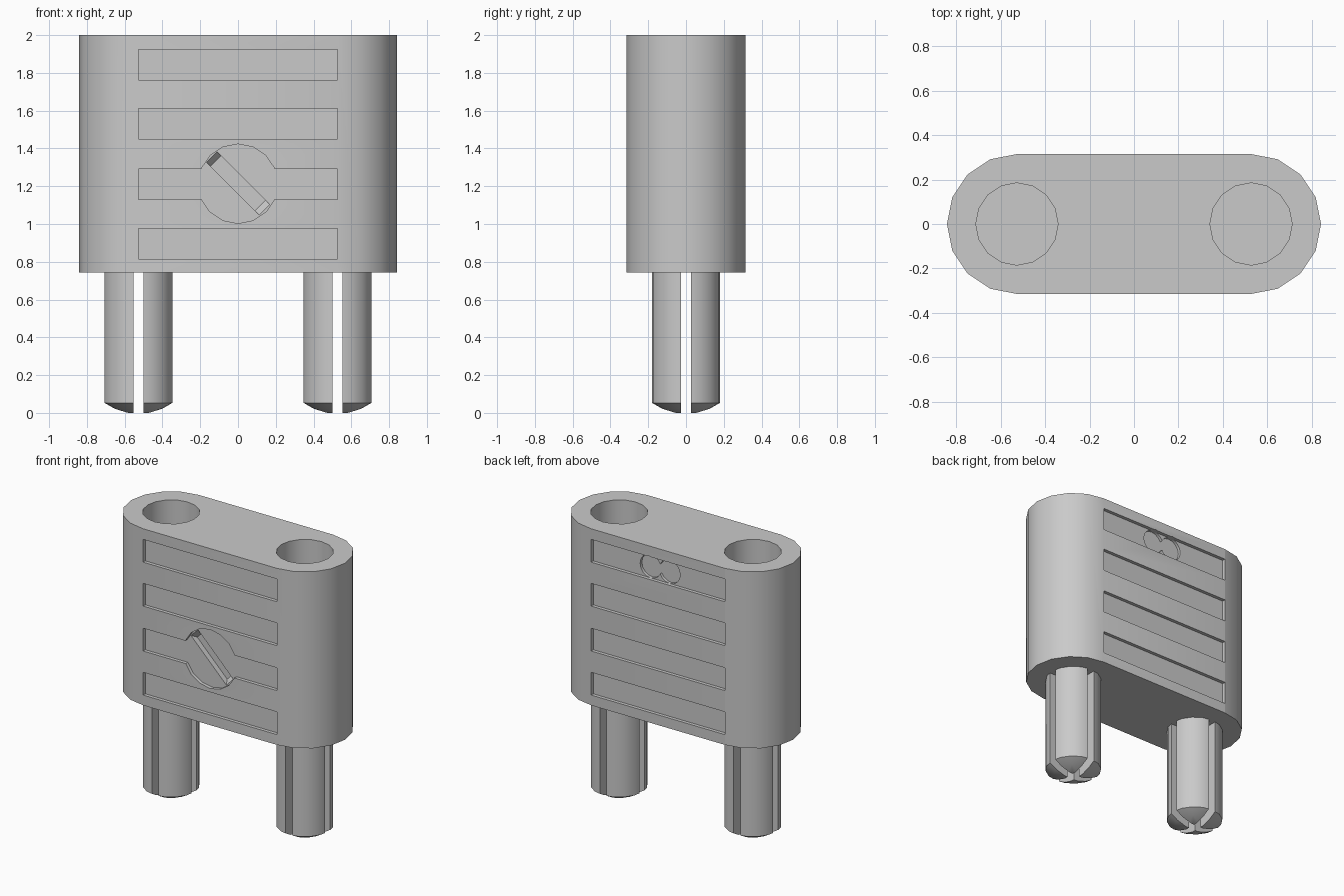
import bpy, bmesh
from math import cos, sin, pi, radians
from mathutils import Matrix, Vector

cube = bpy.data.objects.get("Cube")
if cube:
    bpy.data.objects.remove(cube, do_unlink=True)

grey = bpy.data.materials.new("plain_grey")
grey.use_nodes = True
grey.diffuse_color = (0.59, 0.59, 0.59, 1)
grey.node_tree.nodes["Principled BSDF"].inputs["Base Color"].default_value = grey.diffuse_color

END_X = 0.527      # axis of the rounded ends, sockets and pins
HALF_Y = 0.315     # half thickness of the body
BASE_Z = 0.742     # underside of the body
GROOVE = 0.024     # depth of the recesses
SIDES = 16


def circle(r, cx=0, cy=0):
    return [(cx + r * cos(2 * pi * i / SIDES), cy + r * sin(2 * pi * i / SIDES)) for i in range(SIDES)]


def box(cx, cy, hx, hy):
    return [(cx - hx, cy - hy), (cx + hx, cy - hy), (cx + hx, cy + hy), (cx - hx, cy + hy)]


def rings_to_object(name, rings):
    """Skin a stack of equal counter-clockwise rings and cap both ends."""
    bm = bmesh.new()
    loops = [[bm.verts.new(p) for p in ring] for ring in rings]
    n = len(loops[0])
    for low, high in zip(loops, loops[1:]):
        for i in range(n):
            j = (i + 1) % n
            bm.faces.new((low[i], low[j], high[j], high[i]))
    bm.faces.new(loops[0][::-1])
    bm.faces.new(loops[-1])
    mesh = bpy.data.meshes.new(name)
    bm.to_mesh(mesh)
    bm.free()
    mesh.materials.append(grey)
    obj = bpy.data.objects.new(name, mesh)
    bpy.context.collection.objects.link(obj)
    return obj


def prism(name, pts, lo, hi, frame=Matrix()):
    return rings_to_object(name, [[frame @ Vector((x, y, z)) for x, y in pts] for z in (lo, hi)])


def cut(target, pts, lo, hi, frame=Matrix()):
    """Subtract a prism from the target for good."""
    cutter = prism("cutter", pts, lo, hi, frame)
    cutter.hide_render = True
    mod = target.modifiers.new("cut", 'BOOLEAN')
    mod.operation, mod.solver, mod.object = 'DIFFERENCE', 'EXACT', cutter
    bpy.context.view_layer.objects.active = target
    bpy.ops.object.modifier_apply(modifier=mod.name)
    bpy.data.objects.remove(cutter, do_unlink=True)


def smooth(obj):
    bpy.ops.object.select_all(action='DESELECT')
    obj.select_set(True)
    bpy.context.view_layer.objects.active = obj
    bpy.ops.object.shade_smooth_by_angle(angle=radians(30))


# Body: block with half-round ends
outline = []
for side in (1, -1):
    for i in range(9):
        a = -pi / 2 + pi * i / 8
        outline.append((side * (END_X + HALF_Y * cos(a)), side * HALF_Y * sin(a)))
body = prism("plug_body", outline, BASE_Z, 2)

# Round sockets in the top
for side in (-1, 1):
    cut(body, circle(0.185, side * END_X), 1.0, 2.2)

# Grip grooves on front and back
front = Matrix.Rotation(pi / 2, 4, 'X')
back = Matrix.Rotation(pi, 4, 'Z') @ front
floor = HALF_Y - GROOVE
for frame in (front, back):
    for z in (0.896, 1.21, 1.53, 1.843):
        cut(body, box(0, z, END_X, 0.081), floor, 0.5, frame)

# Round recess on the front with a slanted driver slot, its ends sloping inwards
cut(body, circle(0.21, 0, 1.213), floor, 0.5, front)
slot_frame = (Matrix.Translation((0, 0, 1.215)) @ Matrix.Rotation(radians(45), 4, 'Y')
              @ Matrix.Rotation(pi, 4, 'X'))
slot = [(-0.197, 0.5), (-0.197, floor), (-0.167, floor - 0.04),
        (0.167, floor - 0.04), (0.197, floor), (0.197, 0.5)]
cut(body, slot, -0.039, 0.039, slot_frame)

# Pair of round recesses on the back
for side in (-1, 1):
    cut(body, circle(0.083, side * 0.075, 1.845), floor - 0.02, 0.5, back)
smooth(body)

# Contact pins: domed tips, split in four by a cross slot
profile = [(0.06, 0), (0.131, 0.022), (0.185, 0.053), (0.185, BASE_Z + 0.03)]
for name, x in (("left_pin", END_X), ("right_pin", -END_X)):
    pin = rings_to_object(name, [[(px, py, z) for px, py in circle(r, x)] for r, z in profile])
    cut(pin, box(x, 0, 0.027, 0.3), -0.1, 1)
    cut(pin, box(x, 0, 0.3, 0.027), -0.1, 1)
    smooth(pin)
